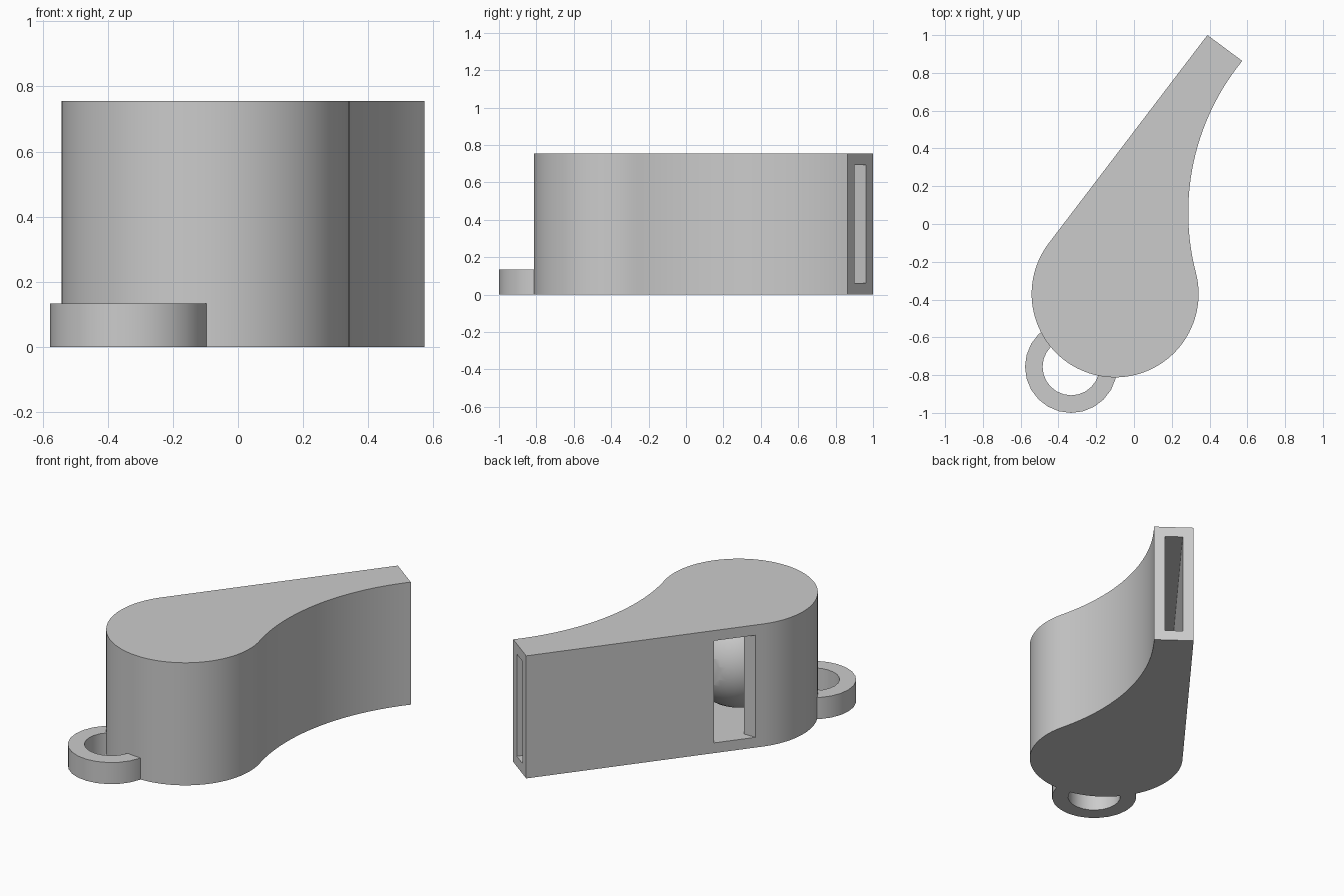
import bpy
import bmesh
from math import sin, cos, radians, degrees, atan2
from mathutils import Vector

cube = bpy.data.objects.get("Cube")
if cube:
    bpy.data.objects.remove(cube, do_unlink=True)

HEIGHT, WALL = 0.755, 0.063
CHAMBER, RADIUS = Vector((-0.1, -0.37)), 0.442
HOLLOW = Vector((1.558, 0.06))          # centre of the concave side
HOLLOW_R = (HOLLOW - CHAMBER).length - RADIUS
ALONG = Vector((0.606, 0.795)).normalized()   # direction of the mouthpiece
SIDE = Vector((-ALONG.y, ALONG.x))

grey = bpy.data.materials.new("plain grey")
grey.use_nodes = True
grey.diffuse_color = (0.6, 0.6, 0.6, 1)
grey.node_tree.nodes["Principled BSDF"].inputs["Base Color"].default_value = (0.6, 0.6, 0.6, 1)


def arc(centre, r, a, b, n):
    steps = [radians(a + (b - a) * i / n) for i in range(n + 1)]
    return [centre + Vector((cos(t), sin(t))) * r for t in steps]


def finish(name, bm):
    bmesh.ops.recalc_face_normals(bm, faces=bm.faces)
    mesh = bpy.data.meshes.new(name)
    bm.to_mesh(mesh)
    bm.free()
    mesh.materials.append(grey)
    ob = bpy.data.objects.new(name, mesh)
    bpy.context.collection.objects.link(ob)
    return ob


def prism(name, outline, z0, z1):
    bm = bmesh.new()
    face = bm.faces.new([bm.verts.new((p.x, p.y, z0)) for p in outline])
    out = bmesh.ops.extrude_face_region(bm, geom=[face])
    verts = [v for v in out["geom"] if isinstance(v, bmesh.types.BMVert)]
    bmesh.ops.translate(bm, verts=verts, vec=(0, 0, z1 - z0))
    return finish(name, bm)


def whistle_outline(inset, extend):
    """Round chamber, concave side and straight side, shrunk by inset."""
    turn = degrees(atan2(*(HOLLOW - CHAMBER).yx))
    start = degrees(atan2(SIDE.y, SIDE.x))
    pts = arc(CHAMBER, RADIUS - inset, start, 360 + turn, 72)
    pts += arc(HOLLOW, HOLLOW_R + inset, 180 + turn, 140.8, 28)[1:]
    tip = CHAMBER + SIDE * (RADIUS - inset) + ALONG * 1.386
    if extend:
        pts.append(pts[-1] + ALONG * extend)
        tip += ALONG * extend
    return pts + [tip]


def cut(ob, cutter):
    cutter.hide_render = True
    mod = ob.modifiers.new("cut", "BOOLEAN")
    mod.operation, mod.solver, mod.object = "DIFFERENCE", "EXACT", cutter
    bpy.context.view_layer.objects.active = ob
    bpy.ops.object.modifier_apply(modifier=mod.name)


def smooth(ob):
    bpy.ops.object.select_all(action="DESELECT")
    ob.select_set(True)
    bpy.context.view_layer.objects.active = ob
    bpy.ops.object.shade_smooth_by_angle(angle=radians(30))


# Hollow body, open at the mouthpiece
body = prism("whistle_body", whistle_outline(0, 0), 0, HEIGHT)
cavity = prism("cavity_cutter", whistle_outline(WALL, 0.1), WALL, HEIGHT - WALL)

# Sound window through the straight side
corners = [Vector(p) for p in ((-1, -0.068), (0, -0.068), (0, 0.126), (-1, 0.126))]
window = prism("window_cutter", corners, WALL, HEIGHT - WALL)

# Ball inside the chamber, trimmed flat beside the window
bm = bmesh.new()
bmesh.ops.create_uvsphere(bm, u_segments=48, v_segments=24, radius=0.315)
bmesh.ops.translate(bm, verts=bm.verts, vec=(CHAMBER.x, CHAMBER.y, 0.39))
ball = finish("ball", bm)

# Lanyard ring, trimmed where it meets the body
RING = Vector((-0.333, -0.756))
ring = prism("lanyard_ring", arc(RING, 0.244, 0, 345, 23), 0, 0.133)
hole = prism("ring_hole_cutter", arc(RING, 0.151, 0, 345, 23), -0.1, 0.3)
trim = prism("ring_trim_cutter", arc(CHAMBER, RADIUS - 0.01, 0, 355, 71), -0.1, 0.3)

cut(body, cavity)
cut(body, window)
cut(ball, window)
cut(ring, hole)
cut(ring, trim)
for part in (body, ball, ring):
    smooth(part)
for helper in (cavity, window, hole, trim):
    bpy.data.objects.remove(helper, do_unlink=True)
